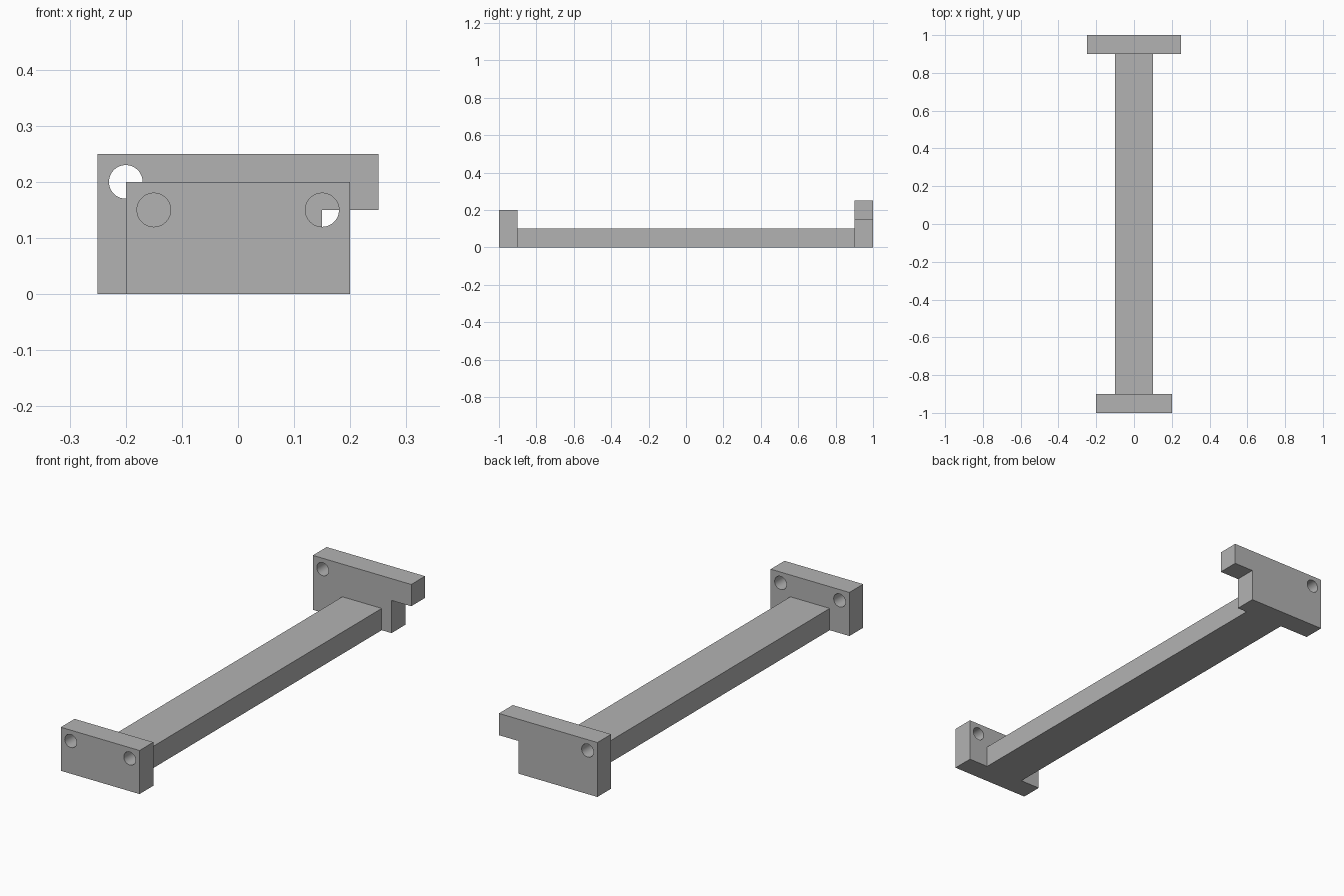
import bpy
import bmesh
from math import cos, sin, tau, pi, radians

cube = bpy.data.objects.get("Cube")
if cube:
    bpy.data.objects.remove(cube, do_unlink=True)

grey = bpy.data.materials.new("plain grey")
grey.use_nodes = True
colour = (0.45, 0.45, 0.45, 1)
grey.diffuse_color = colour
grey.node_tree.nodes["Principled BSDF"].inputs["Base Color"].default_value = colour

THICK = 0.1
HOLE_RADIUS = 0.03


def circle(cx, cz, sides=48):
    return [(cx + HOLE_RADIUS * cos(tau * i / sides),
             cz + HOLE_RADIUS * sin(tau * i / sides)) for i in range(sides)]


def plate(name, outline, holes, y):
    """Upright plate: an outline with round holes, extruded along y."""
    curve = bpy.data.curves.new(name, "CURVE")
    curve.dimensions = "2D"
    curve.fill_mode = "BOTH"
    curve.extrude = THICK / 2
    for points in [outline] + [circle(*h) for h in holes]:
        spline = curve.splines.new("POLY")
        spline.points.add(len(points) - 1)
        for point, (x, z) in zip(spline.points, points):
            point.co = (x, z, 0, 1)
        spline.use_cyclic_u = True
    obj = bpy.data.objects.new(name, curve)
    obj.location.y = y
    obj.rotation_euler.x = pi / 2
    bpy.context.collection.objects.link(obj)

    bpy.ops.object.select_all(action="DESELECT")
    obj.select_set(True)
    bpy.context.view_layer.objects.active = obj
    bpy.ops.object.convert(target="MESH")
    obj = bpy.context.object

    # Weld the caps to the walls
    bm = bmesh.new()
    bm.from_mesh(obj.data)
    bmesh.ops.remove_doubles(bm, verts=bm.verts, dist=0.0001)
    bmesh.ops.recalc_face_normals(bm, faces=bm.faces)
    bm.to_mesh(obj.data)
    bm.free()
    obj.data.materials.clear()
    obj.data.materials.append(grey)
    bpy.ops.object.shade_smooth_by_angle(angle=radians(30))


# Front plate with two holes
plate("front_plate",
      [(-0.2, 0), (0.2, 0), (0.2, 0.2), (-0.2, 0.2)],
      [(-0.15, 0.15), (0.15, 0.15)], -0.95)

# Back plate with one hole and an overhanging arm on the left
plate("back_plate",
      [(-0.25, 0), (0.15, 0), (0.15, 0.15), (0.25, 0.15), (0.25, 0.25), (-0.25, 0.25)],
      [(-0.2, 0.2)], 0.95)

# Long beam joining the plates
bpy.ops.mesh.primitive_cube_add(size=1, location=(0, 0, 0.05))
beam = bpy.context.object
beam.name = "beam"
beam.scale = (0.2, 1.8, 0.1)
beam.data.materials.append(grey)
